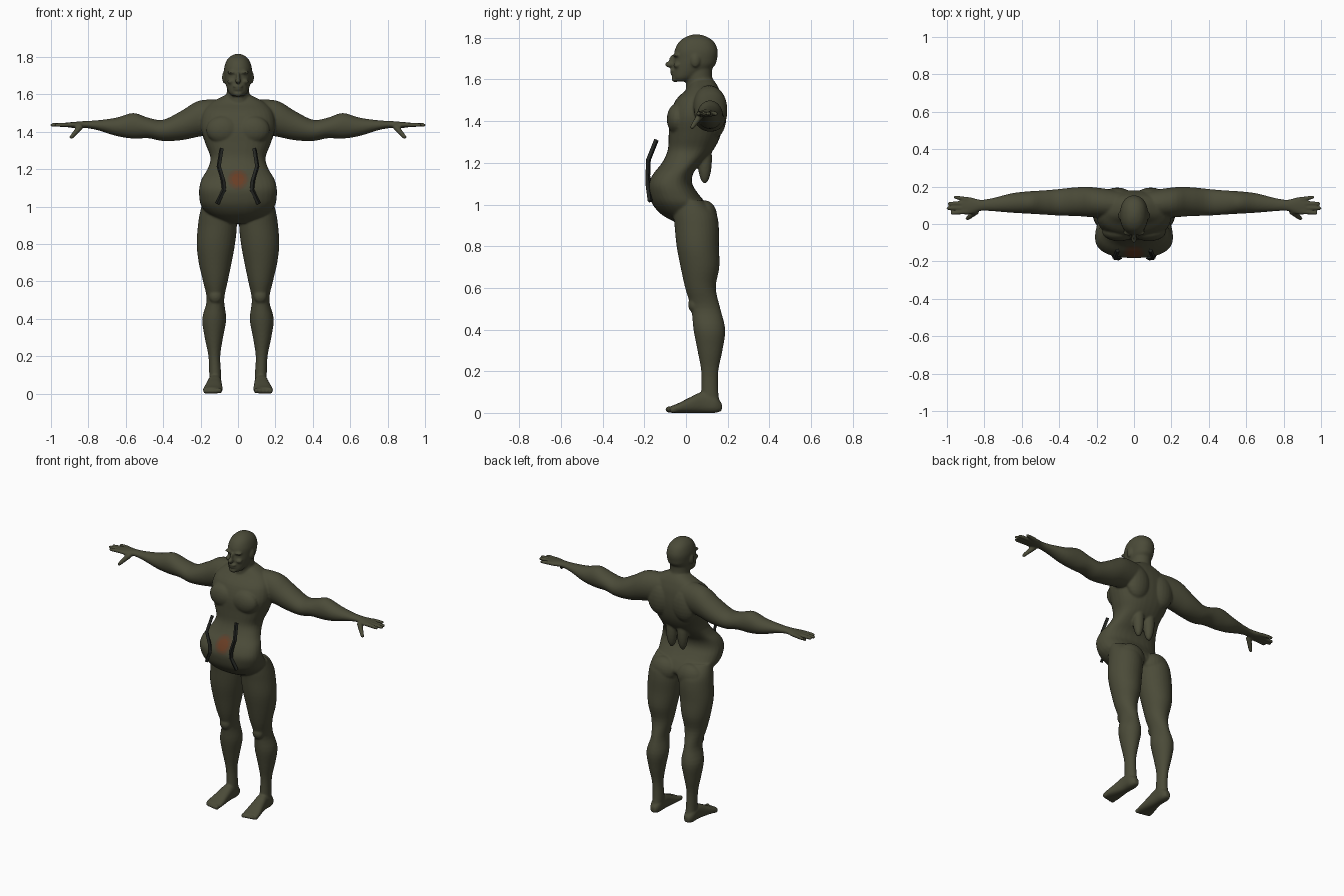
import bpy, bmesh, math
from mathutils import Vector, Matrix

cube = bpy.data.objects.get("Cube")
if cube:
    bpy.data.objects.remove(cube, do_unlink=True)


def material(name, colour):
    mat = bpy.data.materials.new(name)
    mat.use_nodes = True
    mat.diffuse_color = (*colour, 1)
    node = mat.node_tree.nodes["Principled BSDF"]
    node.inputs["Base Color"].default_value = (*colour, 1)
    node.inputs["Roughness"].default_value = 0.8
    return mat


olive = material("olive skin", (.07, .07, .04))
glow_edge = material("rust edge", (.085, .06, .033))
glow_mid = material("rust brown", (.11, .053, .025))
glow_core = material("rust orange", (.14, .047, .018))
charcoal = material("charcoal", (.018, .02, .017))

bm = bmesh.new()


def spline(a, b, c, d, t):
    """Smooth blend from b to c."""
    return tuple(q + .5 * t * (r - p + t * (2*p - 5*q + 4*r - s + t * (3*(q - r) + s - p)))
                 for p, q, r, s in zip(a, b, c, d))


def loft(rows, axis, side=1, power=2, steps=4, count=32):
    """Skin sections given as (position, min u, max u, min v, max v)."""
    dense = []
    last = len(rows) - 1
    for i in range(last):
        a, d = rows[max(i - 1, 0)], rows[min(i + 2, last)]
        dense += [spline(a, rows[i], rows[i + 1], d, k / steps) for k in range(steps)]
    dense.append(rows[-1])
    rings = []
    for pos, u0, u1, v0, v1 in dense:
        ring = []
        for k in range(count):
            ang = math.tau * k / count
            c, s = math.cos(ang), math.sin(ang)
            u = (u0 + u1) / 2 + (u1 - u0) / 2 * math.copysign(abs(c) ** (2 / power), c)
            v = (v0 + v1) / 2 + (v1 - v0) / 2 * math.copysign(abs(s) ** (2 / power), s)
            x, y, z = {"x": (pos, u, v), "y": (u, pos, v), "z": (u, v, pos)}[axis]
            ring.append(bm.verts.new((x * side, y, z)))
        rings.append(ring)
    for low, high in zip(rings, rings[1:]):
        for k in range(count):
            n = (k + 1) % count
            bm.faces.new((low[k], low[n], high[n], high[k]))
    bm.faces.new(rings[0][::-1])
    bm.faces.new(rings[-1])


def blob(centre, radii, side=1):
    x, y, z = centre
    place = Matrix.Translation((x * side, y, z)) @ Matrix.Diagonal((*radii, 1))
    bmesh.ops.create_uvsphere(bm, u_segments=20, v_segments=12, radius=1, matrix=place)


def digit(start, end, r0, r1, side):
    """Tapered finger with a round tip."""
    a, b = (Vector((p[0] * side, p[1], p[2])) for p in (start, end))
    turn = (b - a).to_track_quat("Z", "Y").to_matrix().to_4x4()
    bmesh.ops.create_cone(bm, cap_ends=True, segments=12, radius1=r0, radius2=r1,
                          depth=(b - a).length, matrix=Matrix.Translation((a + b) / 2) @ turn)
    blob(b, (r1, r1, r1))


# Torso with a heavy belly and hollow lower back
torso = [(z, -w, w, front, back) for z, w, front, back in (
    (.91, .07, -.04, .08), (.95, .15, -.115, .12), (1.0, .195, -.16, .1),
    (1.05, .207, -.178, .06), (1.1, .207, -.18, .03), (1.15, .193, -.155, .035),
    (1.2, .163, -.115, .075), (1.26, .147, -.088, .13), (1.33, .172, -.083, .165),
    (1.42, .2, -.08, .18), (1.5, .19, -.05, .175), (1.55, .15, 0, .16),
    (1.58, .1, .02, .145), (1.6, .06, .03, .13))]
loft(torso, "z", power=2.4)

# Neck and head
loft([(1.5, -.09, .09, 0, .15), (1.56, -.065, .065, 0, .138),
      (1.62, -.06, .06, 0, .125), (1.68, -.06, .06, 0, .13)], "z")
head = [(z, -w, w, front, back) for z, w, front, back in (
    (1.59, .03, -.05, .01), (1.61, .05, -.062, .05), (1.66, .068, -.062, .132),
    (1.7, .074, -.056, .149), (1.74, .074, -.054, .152), (1.78, .061, -.034, .135),
    (1.805, .038, 0, .1), (1.816, .012, .035, .065))]
loft(head, "z", power=2.2)
blob((0, -.078, 1.672), (.015, .024, .015))     # nose tip
blob((0, -.062, 1.69), (.01, .02, .03))         # nose bridge
blob((0, -.062, 1.642), (.028, .016, .008))     # upper lip
blob((0, -.06, 1.627), (.023, .015, .007))      # lower lip
blob((0, -.052, 1.603), (.027, .018, .016))     # chin

arm = [(.04, .03, .17, 1.4, 1.57), (.2, .035, .195, 1.375, 1.568),
       (.3, .042, .197, 1.355, 1.513), (.4, .045, .187, 1.35, 1.464),
       (.48, .05, .18, 1.365, 1.475), (.56, .055, .175, 1.363, 1.5),
       (.65, .06, .165, 1.377, 1.475), (.75, .068, .14, 1.408, 1.461),
       (.82, .07, .13, 1.42, 1.457), (.88, .05, .145, 1.42, 1.452),
       (.92, .052, .143, 1.425, 1.449)]
leg = [(1.02, .04, .19, -.05, .08), (.96, .015, .205, -.06, .142),
       (.9, .006, .214, -.055, .157), (.8, .016, .221, -.045, .158),
       (.7, .034, .21, -.026, .16), (.6, .055, .187, -.004, .143),
       (.5, .074, .167, .025, .165), (.4, .063, .191, .036, .188),
       (.3, .08, .178, .055, .175), (.2, .095, .158, .073, .155),
       (.1, .09, .154, .073, .155), (.03, .09, .155, .07, .165)]
foot = [(.172, .105, .14, .01, .045), (.14, .09, .157, 0, .08),
        (.08, .088, .16, 0, .1), (.02, .085, .172, 0, .075),
        (-.04, .082, .186, 0, .045), (-.075, .085, .185, 0, .032)]

for side in (1, -1):
    # Arms and hands
    loft(arm, "x", side)
    for x, y, root in ((.955, .143, .132), (.987, .11, .11),
                       (.993, .084, .087), (.972, .058, .066)):
        digit((.89, root, 1.437), (x, y, 1.436), .013, .01, side)
    digit((.84, .07, 1.43), (.89, .03, 1.372), .018, .011, side)
    # Legs, feet and toes
    loft(leg, "z", side)
    loft(foot, "y", side, power=2.5)
    for i in range(5):
        size = .016 - .0015 * i
        blob((.098 + .019 * i, -.08 + .005 * i, size), (.012, .02, size), side)
    # Chest, back and seat muscles
    blob((.08, -.042, 1.41), (.09, .05, .075), side)
    blob((.09, .14, 1.43), (.085, .055, .11), side)
    blob((.04, .09, 1.22), (.035, .035, .12), side)
    blob((.095, .09, .94), (.09, .06, .08), side)
    blob((.12, .04, .52), (.036, .03, .04), side)
    # Brows, cheeks and ears
    blob((.03, -.046, 1.717), (.03, .016, .009), side)
    blob((.036, -.042, 1.668), (.022, .018, .014), side)
    blob((.074, .045, 1.69), (.011, .022, .032), side)

bmesh.ops.recalc_face_normals(bm, faces=bm.faces[:])
mesh = bpy.data.meshes.new("body")
bm.to_mesh(mesh)
bm.free()
body = bpy.data.objects.new("body", mesh)
bpy.context.collection.objects.link(body)

# Fuse all the volumes into one soft skin
remesh = body.modifiers.new("fuse", "REMESH")
remesh.mode = "VOXEL"
remesh.voxel_size = .006
soften = body.modifiers.new("soften", "SMOOTH")
soften.factor = .5
soften.iterations = 4
skin = bpy.data.meshes.new_from_object(body.evaluated_get(bpy.context.evaluated_depsgraph_get()))
body.modifiers.clear()
body.data = skin
skin.materials.clear()
for mat in (olive, glow_edge, glow_mid, glow_core):
    skin.materials.append(mat)

# Round rusty patch on the belly
for face in skin.polygons:
    face.use_smooth = True
    c = face.center
    reach = math.hypot(c.x, c.z - 1.145)
    face.material_index = sum(reach < r for r in (.056, .045, .032)) if c.y < -.09 else 0

# Bent rods beside the patch
for label, side in (("left", 1), ("right", -1)):
    curve = bpy.data.curves.new(label + "_rod", "CURVE")
    curve.dimensions = "3D"
    curve.bevel_depth = .012
    curve.bevel_resolution = 0
    curve.use_fill_caps = True
    path = ((.088, -.142, 1.31), (.103, -.18, 1.215), (.08, -.183, 1.14),
            (.075, -.182, 1.09), (.11, -.172, 1.015))
    line = curve.splines.new("POLY")
    line.points.add(len(path) - 1)
    for point, (x, y, z) in zip(line.points, path):
        point.co = (x * side, y, z, 1)
    line.use_smooth = False
    curve.materials.append(charcoal)
    rod = bpy.data.objects.new(label + "_rod", curve)
    bpy.context.collection.objects.link(rod)
